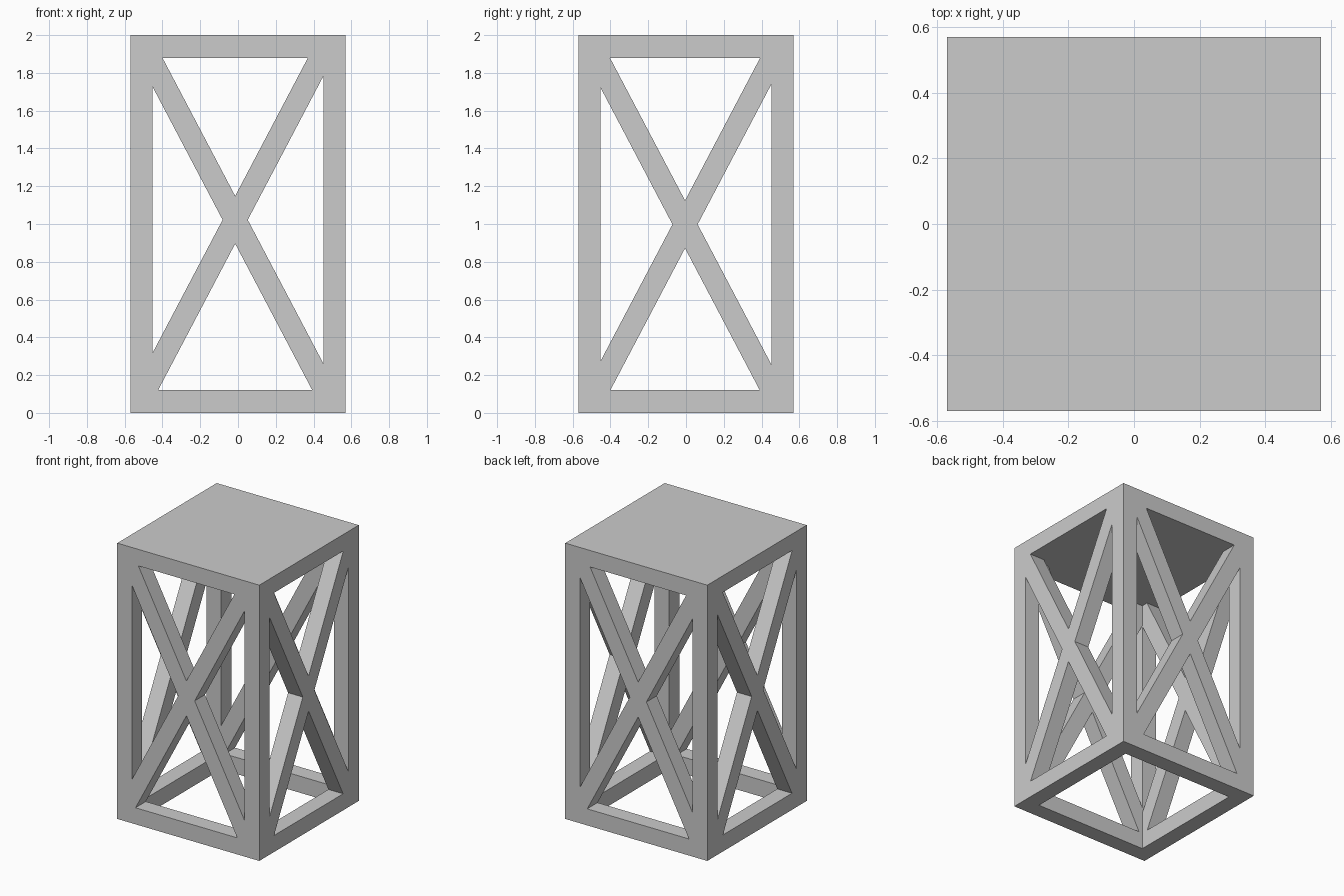
import bpy, bmesh
from mathutils import Vector

if "Cube" in bpy.data.objects:
    bpy.data.objects.remove(bpy.data.objects["Cube"])

HALF, INNER = 0.57, 0.452      # outer and inner half widths
LOW, HIGH, TOP = 0.12, 1.88, 2.0
T = HALF - INNER               # wall thickness


def add_mesh(name, bm):
    bmesh.ops.recalc_face_normals(bm, faces=bm.faces)
    mesh = bpy.data.meshes.new(name)
    bm.to_mesh(mesh)
    bm.free()
    obj = bpy.data.objects.new(name, mesh)
    bpy.context.collection.objects.link(obj)
    return obj


def box(name, lo, hi):
    lo, hi = Vector(lo), Vector(hi)
    bm = bmesh.new()
    bmesh.ops.create_cube(bm, size=1)
    for v in bm.verts:
        v.co = (lo + hi) / 2 + v.co * (hi - lo)
    add_mesh(name, bm)


def cross_profile(cx, cz, w=0.0665, slope=1.9):
    """Outline of an X that fills the corners of one rectangular opening."""
    h = w * slope
    up, down = (HIGH - cz) / slope - w, (cz - LOW) / slope - w
    right, left = (INNER - cx - w) * slope, (INNER + cx - w) * slope
    return [(-INNER, HIGH), (cx - up, HIGH), (cx, cz + h), (cx + up, HIGH),
            (INNER, HIGH), (INNER, cz + right), (cx + w, cz), (INNER, cz - right),
            (INNER, LOW), (cx + down, LOW), (cx, cz - h), (cx - down, LOW),
            (-INNER, LOW), (-INNER, cz - left), (cx - w, cz), (-INNER, cz + left)]


def cross_brace(name, profile, place, side):
    bm = bmesh.new()
    depth = side * INNER
    face = bm.faces.new([bm.verts.new(place(u, depth, z)) for u, z in profile])
    ext = bmesh.ops.extrude_face_region(bm, geom=[face], use_keep_orig=True)
    verts = [g for g in ext["geom"] if isinstance(g, bmesh.types.BMVert)]
    bmesh.ops.translate(bm, verts=verts, vec=place(0, side * T, 0))
    add_mesh(name, bm)


# Solid top slab
box("top_slab", (-HALF, -HALF, HIGH), (HALF, HALF, TOP))

# Corner posts
for sx in (-1, 1):
    for sy in (-1, 1):
        x, y = sx * (HALF - T / 2), sy * (HALF - T / 2)
        box("corner_post", (x - T / 2, y - T / 2, 0), (x + T / 2, y + T / 2, HIGH))

# Bottom rails and cross braces on all four sides
front_cross = cross_profile(-0.015, 1.022)
side_cross = cross_profile(-0.005, 0.998)
for s in (-1, 1):
    c = s * (HALF - T / 2)
    box("bottom_rail_x", (-INNER, c - T / 2, 0), (INNER, c + T / 2, LOW))
    box("bottom_rail_y", (c - T / 2, -INNER, 0), (c + T / 2, INNER, LOW))
    cross_brace("cross_brace_x", front_cross, lambda u, d, z: Vector((u, d, z)), s)
    cross_brace("cross_brace_y", side_cross, lambda u, d, z: Vector((d, u, z)), s)
